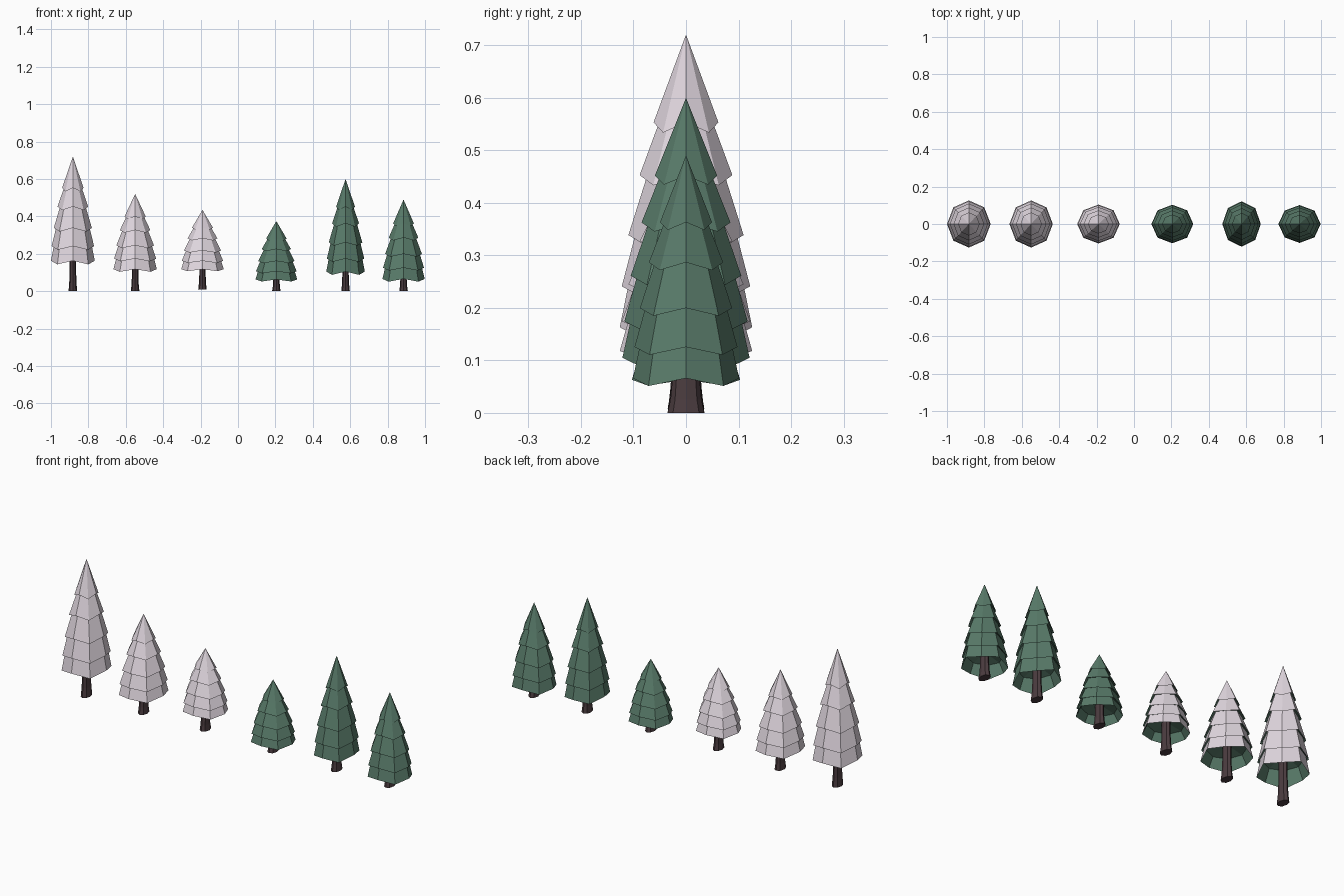
import bpy, bmesh
from math import cos, sin, pi

if "Cube" in bpy.data.objects:
    bpy.data.objects.remove(bpy.data.objects["Cube"])


def material(name, color):
    m = bpy.data.materials.new(name)
    m.diffuse_color = (*color, 1)
    m.use_nodes = True
    m.node_tree.nodes["Principled BSDF"].inputs["Base Color"].default_value = m.diffuse_color
    return m


SNOW = material("snow", (0.76, 0.69, 0.75))
GREEN = material("needles", (0.10, 0.20, 0.145))
BARK = material("bark", (0.07, 0.045, 0.05))
SIDES = 8

# Tier rims from the bottom up: (height fraction, radius fraction)
RIMS = [(0.0, 1.0), (0.14, 0.97), (0.315, 0.87), (0.52, 0.70), (0.70, 0.49)]
# Tuck-in ring under each rim above the lowest one
TUCKS = [(0.155, 0.86), (0.33, 0.75), (0.53, 0.57), (0.71, 0.39)]
DIP = 0.035   # every second rim corner hangs lower


def ring(bm, rx, ry, z, dip=0.0):
    return [bm.verts.new((rx * cos(2 * pi * i / SIDES), ry * sin(2 * pi * i / SIDES),
                          z - (dip if i % 2 else 0))) for i in range(SIDES)]


def bridge(bm, a, b, mat=0):
    for i in range(SIDES):
        j = (i + 1) % SIDES
        bm.faces.new((a[i], a[j], b[j], b[i])).material_index = mat


def fan(bm, a, tip, mat=0):
    for i in range(SIDES):
        bm.faces.new((a[i], a[(i + 1) % SIDES], tip)).material_index = mat


def finish(bm, name, x, mats):
    bmesh.ops.recalc_face_normals(bm, faces=bm.faces)
    me = bpy.data.meshes.new(name)
    bm.to_mesh(me)
    bm.free()
    for m in mats:
        me.materials.append(m)
    ob = bpy.data.objects.new(name, me)
    ob.location.x = x
    bpy.context.collection.objects.link(ob)


def foliage(name, x, rx, ry, zb, top, cover):
    h = top - zb
    bm = bmesh.new()

    def level(p, dip=0.0):
        return ring(bm, rx * p[1], ry * p[1], zb + h * p[0], dip * h)

    rims = [level(p, DIP) for p in RIMS]
    tucks = [level(p, DIP * 0.6) for p in TUCKS]
    # stacked skirts with narrow green undersides
    for k, t in enumerate(tucks):
        bridge(bm, rims[k], t)
        bridge(bm, t, rims[k + 1], 1)
    fan(bm, rims[-1], bm.verts.new((0, 0, top)))
    # hollow inside of the lowest skirt
    inner = level((0.11, 0.78))
    bridge(bm, rims[0], inner, 1)
    fan(bm, inner, bm.verts.new((0, 0, zb + 0.16 * h)), 1)
    finish(bm, name, x, [cover, GREEN])


def trunk(name, x, z0, z1):
    bm = bmesh.new()
    profile = [(0, 1.0), (0.2, 0.84), (0.5, 0.74), (1, 0.72)]
    rings = [ring(bm, 0.023 * r, 0.035 * r, z0 + (z1 - z0) * t) for t, r in profile]
    for a, b in zip(rings, rings[1:]):
        bridge(bm, a, b)
    bm.faces.new(rings[0])
    bm.faces.new(rings[-1])
    finish(bm, name, x, [BARK])


# x, x radius, y radius, skirt height, top, trunk base, cover
TREES = [
    (-0.883, 0.117, 0.126, 0.163, 0.72, 0, SNOW),
    (-0.55, 0.116, 0.126, 0.118, 0.52, 0, SNOW),
    (-0.19, 0.114, 0.104, 0.118, 0.435, 0.008, SNOW),
    (0.205, 0.112, 0.103, 0.063, 0.375, 0, GREEN),
    (0.575, 0.103, 0.121, 0.105, 0.60, 0, GREEN),
    (0.885, 0.113, 0.101, 0.066, 0.49, 0, GREEN),
]
for n, (x, rx, ry, zb, top, z0, cover) in enumerate(TREES, 1):
    foliage(f"foliage_{n}", x, rx, ry, zb, top, cover)
    trunk(f"trunk_{n}", x, z0, zb + 0.15 * (top - zb))
